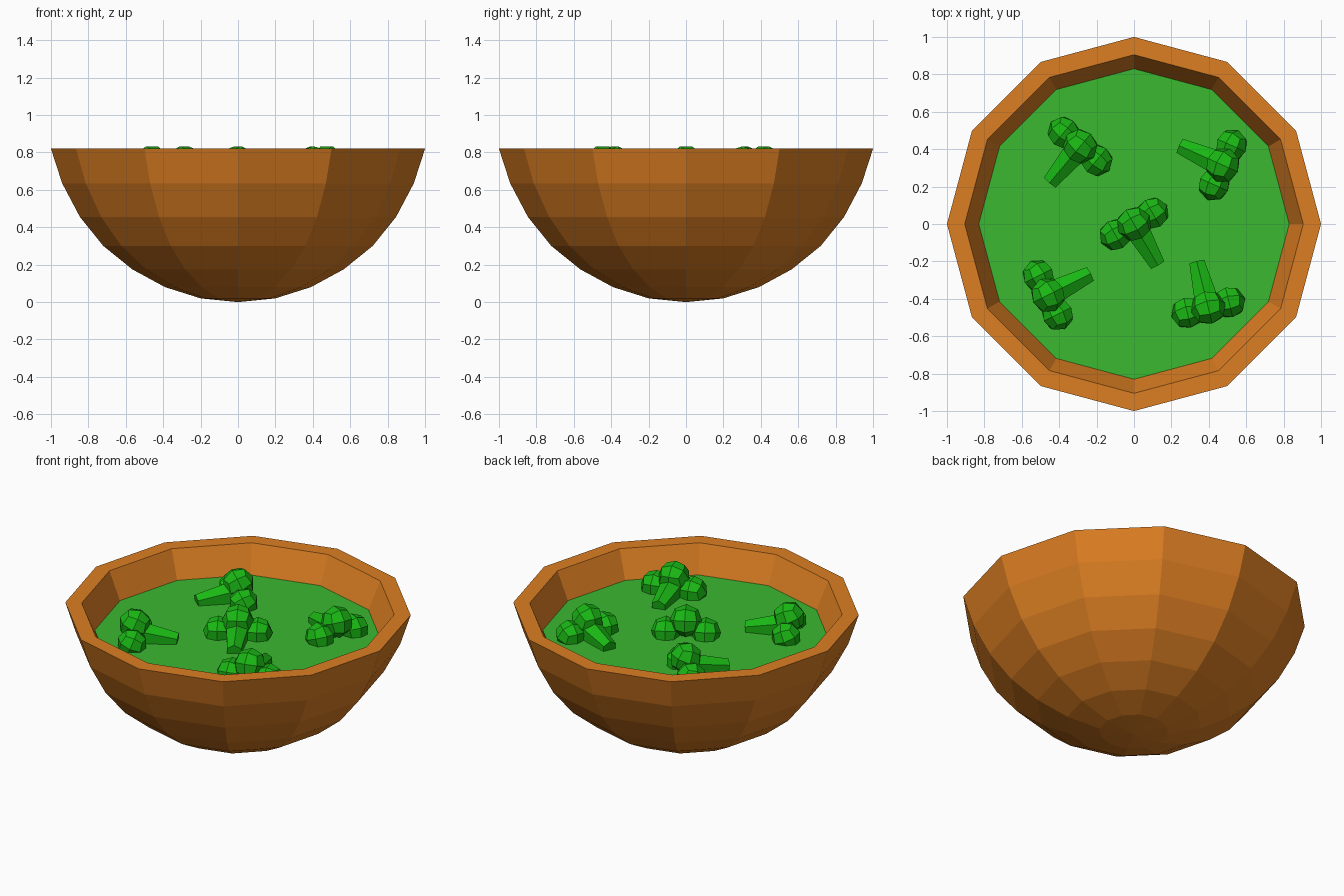
import bpy, bmesh, math
from mathutils import Matrix, Vector

if "Cube" in bpy.data.objects:
    bpy.data.objects.remove(bpy.data.objects["Cube"])

SIDES = 12


def material(name, rgb):
    m = bpy.data.materials.new(name)
    m.diffuse_color = (*rgb, 1)
    m.use_nodes = True
    m.node_tree.nodes["Principled BSDF"].inputs["Base Color"].default_value = m.diffuse_color
    return m


def finish(bm, name, mat):
    bmesh.ops.recalc_face_normals(bm, faces=bm.faces)
    me = bpy.data.meshes.new(name)
    bm.to_mesh(me)
    bm.free()
    me.materials.append(mat)
    ob = bpy.data.objects.new(name, me)
    bpy.context.collection.objects.link(ob)
    return ob


def lathe(profile, name, mat):
    """Spin (radius, z) points into a faceted solid."""
    bm = bmesh.new()
    vs = [bm.verts.new((r, 0, z)) for r, z in profile]
    es = [bm.edges.new(p) for p in zip(vs, vs[1:])]
    bmesh.ops.spin(bm, geom=vs + es, cent=(0, 0, 0), axis=(0, 0, 1),
                   angle=2 * math.pi, steps=SIDES, use_duplicate=False)
    bmesh.ops.remove_doubles(bm, verts=bm.verts, dist=0.0005)
    return finish(bm, name, mat)


orange = material("bowl_orange", (0.72, 0.21, 0.016))
soup_green = material("soup_green", (0.042, 0.48, 0.03))
floret_green = material("floret_green", (0.01, 0.48, 0.007))

# Bowl: outer wall, flat rim, inner wall
lathe([(0, 0), (0.2, 0.02), (0.39, 0.08), (0.565, 0.175), (0.72, 0.3),
       (0.845, 0.455), (0.94, 0.635), (1, 0.82),
       (0.905, 0.82), (0.83, 0.645), (0.75, 0.49), (0.63, 0.36),
       (0.49, 0.25), (0.34, 0.165), (0.175, 0.12), (0, 0.1)], "bowl", orange)

# Soup surface
bm = bmesh.new()
bmesh.ops.create_circle(bm, cap_ends=True, segments=SIDES, radius=0.83,
                        matrix=Matrix.Translation((0, 0, 0.65)))
finish(bm, "soup", soup_green)


def add_ball(bm, centre, radius, tilt):
    """Faceted ball: a once-subdivided cube pushed out to a sphere."""
    ball = bmesh.new()
    bmesh.ops.create_cube(ball, size=2)
    bmesh.ops.subdivide_edges(ball, edges=ball.edges[:], cuts=1, use_grid_fill=True)
    rot = Matrix.Rotation(math.radians(tilt), 3, 'X')
    for v in ball.verts:
        v.co = rot @ (v.co.normalized() * radius) + Vector(centre)
    tmp = bpy.data.meshes.new("tmp")
    ball.to_mesh(tmp)
    ball.free()
    bm.from_mesh(tmp)
    bpy.data.meshes.remove(tmp)


def broccoli(index, x, y, angle):
    bm = bmesh.new()
    # Crown of three balls
    add_ball(bm, (0, 0, 0.745), 0.095, 22.5)
    for side in (-1, 1):
        add_ball(bm, (side * 0.115, 0, 0.675), 0.088, 22.5)
    # Tapered stalk lying on the soup
    start, end = Vector((0, 0, 0.695)), Vector((0, -0.25, 0.66))
    axis = end - start
    turn = axis.to_track_quat('Z', 'X').to_matrix().to_4x4()
    place = Matrix.Translation((start + end) / 2) @ turn
    bmesh.ops.create_cone(bm, cap_ends=True, segments=6, radius1=0.078,
                          radius2=0.047, depth=axis.length,
                          matrix=place @ Matrix.Rotation(math.radians(30), 4, 'Z'))
    bm.transform(Matrix.Translation((x, y, 0)) @
                 Matrix.Rotation(math.radians(angle), 4, 'Z'))
    finish(bm, f"broccoli_{index}", floret_green)


for i, spot in enumerate([(0, 0, 30), (-0.288, 0.415, -40), (0.475, 0.315, -114),
                          (-0.46, -0.38, 116.5), (0.397, -0.447, -166)], 1):
    broccoli(i, *spot)
